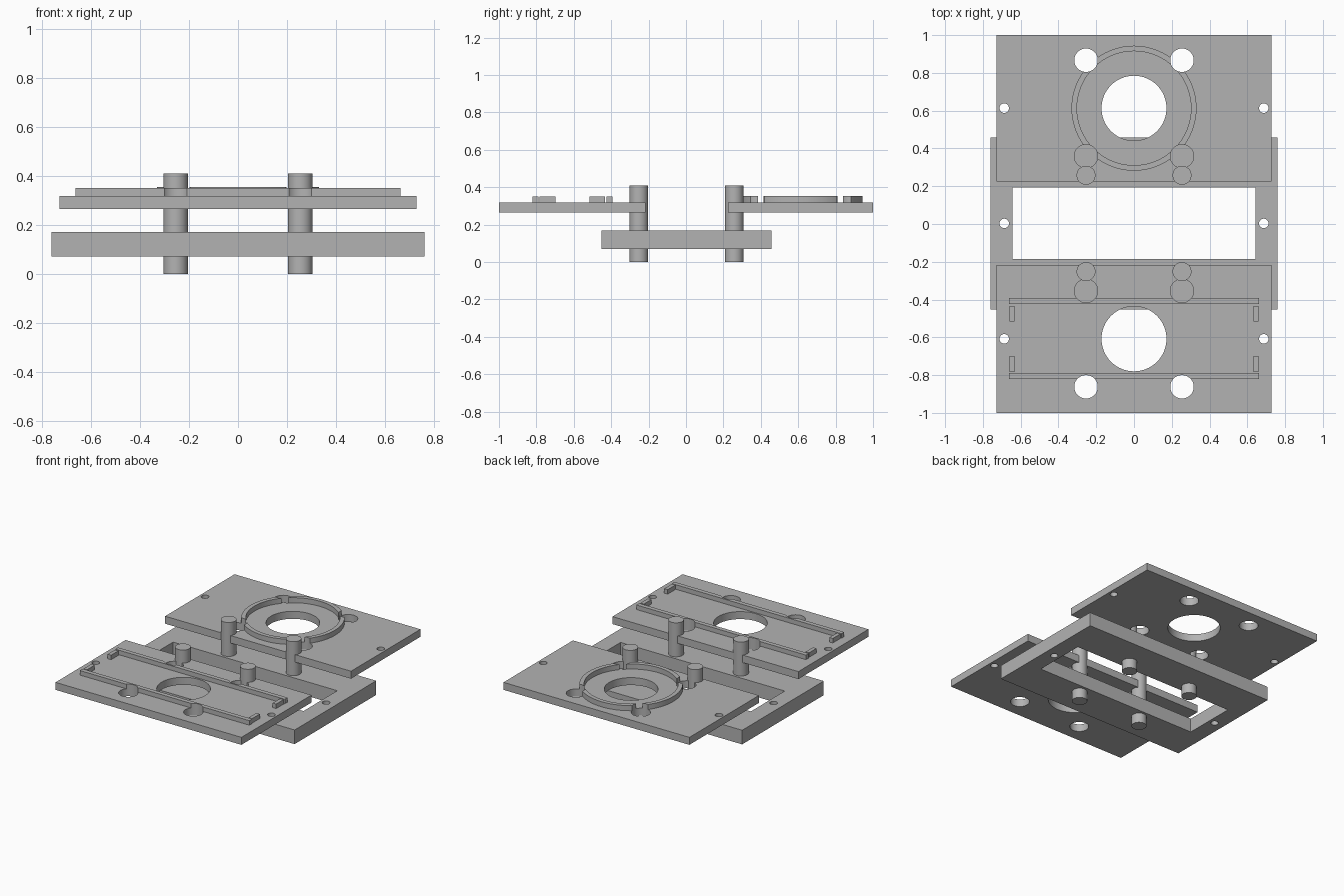
import bpy, bmesh
from mathutils import Matrix, Vector

cube = bpy.data.objects.get("Cube")
if cube:
    bpy.data.objects.remove(cube, do_unlink=True)

GREY = (0.45, 0.45, 0.45, 1)
grey = bpy.data.materials.new("plain grey")
grey.use_nodes = True
grey.diffuse_color = GREY
grey.node_tree.nodes["Principled BSDF"].inputs["Base Color"].default_value = GREY


def add_box(bm, x0, x1, y0, y1, z0, z1):
    size = Matrix.Diagonal((x1 - x0, y1 - y0, z1 - z0, 1))
    centre = Vector(((x0 + x1) / 2, (y0 + y1) / 2, (z0 + z1) / 2))
    bmesh.ops.create_cube(bm, size=1, matrix=Matrix.Translation(centre) @ size)


def add_cylinder(bm, x, y, radius, z0, z1):
    bmesh.ops.create_cone(bm, cap_ends=True, segments=64, radius1=radius, radius2=radius,
                          depth=z1 - z0, matrix=Matrix.Translation((x, y, (z0 + z1) / 2)))


def make(name, bm):
    mesh = bpy.data.meshes.new(name)
    bm.to_mesh(mesh)
    bm.free()
    mesh.materials.append(grey)
    obj = bpy.data.objects.new(name, mesh)
    bpy.context.collection.objects.link(obj)
    return obj


def box(name, *bounds):
    bm = bmesh.new()
    add_box(bm, *bounds)
    return make(name, bm)


def cylinder(name, *dims):
    bm = bmesh.new()
    add_cylinder(bm, *dims)
    return make(name, bm)


def activate(obj):
    bpy.ops.object.select_all(action='DESELECT')
    obj.select_set(True)
    bpy.context.view_layer.objects.active = obj


def cut(obj, cutter):
    activate(obj)
    mod = obj.modifiers.new("cut", 'BOOLEAN')
    mod.operation = 'DIFFERENCE'
    mod.solver = 'EXACT'
    mod.object = cutter
    bpy.ops.object.modifier_apply(modifier=mod.name)


def smooth(obj):
    activate(obj)
    bpy.ops.object.shade_smooth_by_angle()


def plate_cutter(name, y):
    # Central bore, four guide holes and two screw holes
    bm = bmesh.new()
    add_cylinder(bm, 0, y, 0.172, 0.2, 0.5)
    for side in (-1, 1):
        add_cylinder(bm, side * 0.687, y, 0.025, 0.2, 0.5)
        for end in (-1, 1):
            add_cylinder(bm, side * 0.254, y + end * 0.254, 0.062, 0.2, 0.5)
    return make(name, bm)


parts, cutters = [], []
PLATE_Z, PLATE_TOP = 0.265, 0.318

# Lower frame with a rectangular opening and two screw holes
frame = box("base_frame", -0.76, 0.76, -0.453, 0.458, 0.07, 0.17)
bm = bmesh.new()
add_box(bm, -0.642, 0.642, -0.186, 0.192, 0, 0.3)
for side in (-1, 1):
    add_cylinder(bm, side * 0.687, 0.003, 0.025, 0, 0.3)
opening = make("frame_cutter", bm)
cut(frame, opening)
parts.append(frame)
cutters.append(opening)

# Back plate with a raised ring
CY = 0.613
holes = plate_cutter("back_cutter", CY)
back = box("back_plate", -0.727, 0.727, 0.224, 1, PLATE_Z, PLATE_TOP)
ring = cylinder("raised_ring", 0, CY, 0.331, PLATE_TOP - 0.01, 0.354)
bore = cylinder("ring_cutter", 0, CY, 0.302, 0.2, 0.5)
cut(ring, bore)
cut(ring, holes)
cut(back, holes)
parts += [back, ring]
cutters += [holes, bore]

# Front plate with two long rails and four short stops
holes = plate_cutter("front_cutter", -0.608)
front = box("front_plate", -0.727, 0.727, -1, -0.217, PLATE_Z, PLATE_TOP)
cut(front, holes)
parts.append(front)
cutters.append(holes)
for label, y0, y1, s0, s1 in (("inner", -0.424, -0.393, -0.515, -0.433),
                              ("outer", -0.82, -0.789, -0.783, -0.698)):
    rail = box(label + "_rail", -0.663, 0.663, y0, y1, PLATE_TOP - 0.01, 0.35)
    cut(rail, holes)
    parts.append(rail)
    for side, x0 in (("left", 0.632), ("right", -0.659)):
        parts.append(box(f"{label}_{side}_stop", x0, x0 + 0.027, s0, s1,
                         PLATE_TOP - 0.01, 0.35))

# Four guide posts
for end, y in (("front", -0.252), ("back", 0.258)):
    for side, x in (("left", 0.254), ("right", -0.254)):
        parts.append(cylinder(f"{end}_{side}_post", x, y, 0.05, 0, 0.41))

for obj in parts:
    smooth(obj)
for obj in cutters:
    bpy.data.objects.remove(obj, do_unlink=True)
